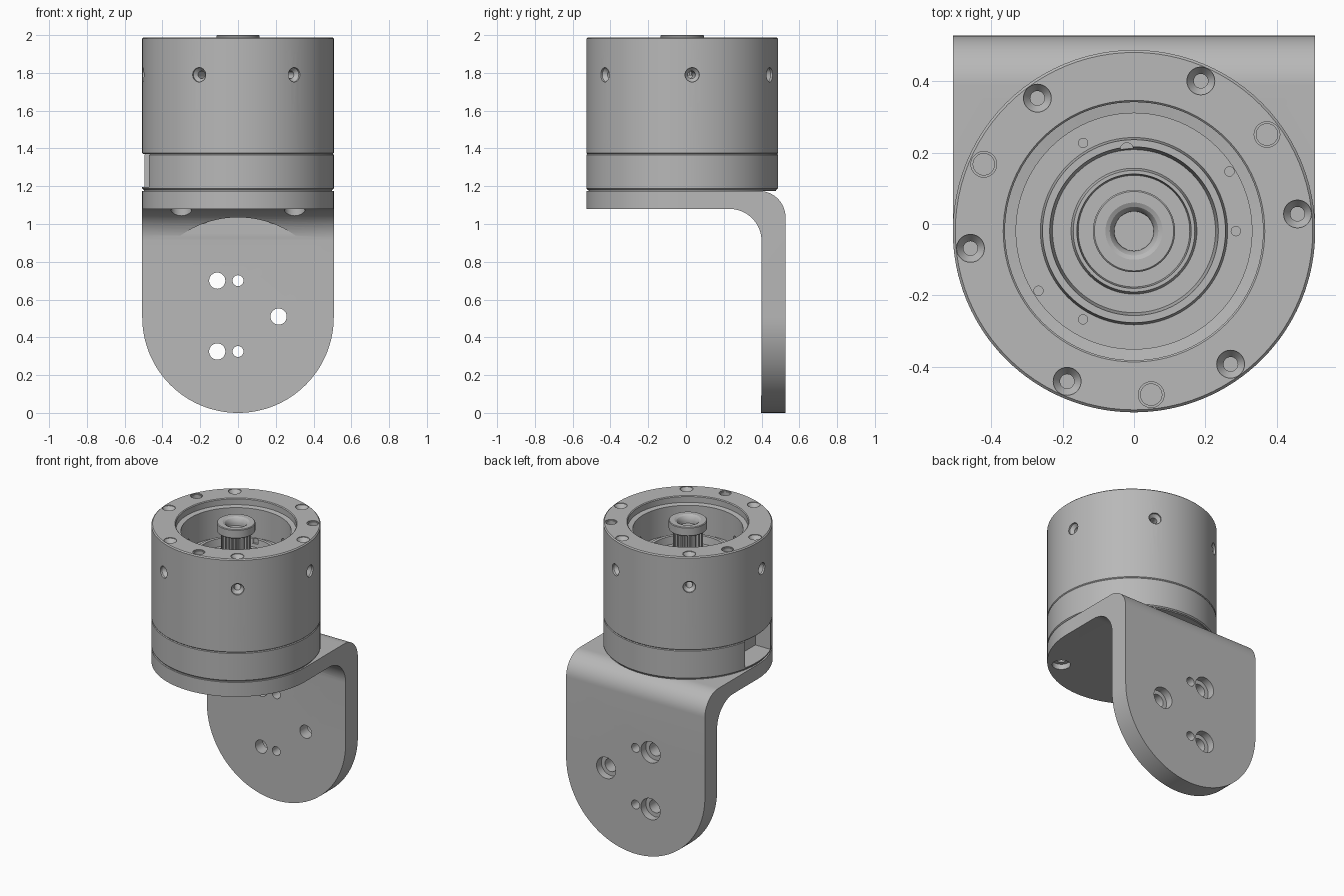
import bpy, bmesh
from math import sin, cos, pi, radians
from mathutils import Matrix, Vector

cube = bpy.data.objects.get("Cube")
if cube:
    bpy.data.objects.remove(cube, do_unlink=True)

grey = bpy.data.materials.new("machined_grey")
grey.use_nodes = True
colour = (0.48, 0.48, 0.48, 1)
grey.diffuse_color = colour
grey.node_tree.nodes["Principled BSDF"].inputs["Base Color"].default_value = colour

R = 0.507     # body radius
CY = -0.02    # body axis position along y


def finish(name, bm):
    bmesh.ops.recalc_face_normals(bm, faces=bm.faces)
    mesh = bpy.data.meshes.new(name)
    bm.to_mesh(mesh)
    bm.free()
    mesh.materials.append(grey)
    obj = bpy.data.objects.new(name, mesh)
    bpy.context.collection.objects.link(obj)
    return obj


def spin_into(bm, profile, place, segments):
    """Revolve (radius, height) points; profiles off the axis are closed rings."""
    part = bmesh.new()
    verts = [part.verts.new((r, 0, z)) for r, z in profile]
    edges = [part.edges.new(pair) for pair in zip(verts, verts[1:])]
    if profile[0][0] > 0:
        edges.append(part.edges.new((verts[-1], verts[0])))
    bmesh.ops.spin(part, geom=verts + edges, axis=(0, 0, 1), cent=(0, 0, 0),
                   angle=2 * pi, steps=segments, use_merge=True)
    bmesh.ops.remove_doubles(part, verts=part.verts, dist=0.00001)
    part.transform(place)
    bmesh.ops.recalc_face_normals(part, faces=part.faces)
    temp = bpy.data.meshes.new("temp")
    part.to_mesh(temp)
    part.free()
    bm.from_mesh(temp)
    bpy.data.meshes.remove(temp)


def lathe(name, profile, segments=96):
    bm = bmesh.new()
    spin_into(bm, profile, Matrix.Translation((0, CY, 0)), segments)
    return finish(name, bm)


def hole_cutters(name, holes):
    """holes: (profile, point, outward direction)"""
    bm = bmesh.new()
    for profile, point, out in holes:
        turn = Vector(out).to_track_quat('Z', 'Y').to_matrix().to_4x4()
        spin_into(bm, profile, Matrix.Translation(point) @ turn, 28)
    return finish(name, bm)


def prism(name, points, low, high, place):
    """Extrude a 2D outline; place maps (u, v, w) to world space."""
    bm = bmesh.new()
    rings = [[bm.verts.new(place(u, v, w)) for u, v in points] for w in (low, high)]
    bm.faces.new(rings[0])
    bm.faces.new(rings[1])
    n = len(points)
    for i in range(n):
        j = (i + 1) % n
        bm.faces.new((rings[0][i], rings[0][j], rings[1][j], rings[1][i]))
    return finish(name, bm)


def boolean(obj, cutter, operation='DIFFERENCE'):
    mod = obj.modifiers.new("cut", 'BOOLEAN')
    mod.object, mod.operation, mod.solver = cutter, operation, 'EXACT'
    bpy.context.view_layer.update()
    graph = bpy.context.evaluated_depsgraph_get()
    mesh = bpy.data.meshes.new_from_object(obj.evaluated_get(graph))
    obj.modifiers.clear()
    obj.data = mesh
    bpy.data.objects.remove(cutter, do_unlink=True)


def arc(cu, cv, r, start, end, steps):
    angles = [radians(start + (end - start) * i / steps) for i in range(steps + 1)]
    return [(cu + r * cos(a), cv + r * sin(a)) for a in angles]


def bore(r, depth):
    return [(0, -depth), (r, -depth), (r, 0.05), (0, 0.05)]


def stepped(r, depth, head, head_depth, slope=0.0):
    return [(0, -depth), (r, -depth), (r, -head_depth - slope), (head, -head_depth),
            (head, 0.05), (0, 0.05)]


def polar(r, degrees, z):
    a = radians(degrees)
    return Vector((r * cos(a), CY + r * sin(a), z))


# Bracket: bent plate trimmed to a rounded outline from above and from the front
bend = [(-0.6, 1.08)] + arc(0.23, 0.91, 0.17, 90, 0, 16) + [(0.398, -0.1), (0.527, -0.1)]
bend += arc(0.387, 1.035, 0.14, 0, 90, 16) + [(-0.6, 1.175)]
bracket = prism("bent_bracket", bend, -0.6, 0.6, lambda u, v, w: (w, u, v))
plan = arc(0, CY, R, 180, 360, 64) + [(R, 0.7), (-R, 0.7)]
boolean(bracket, prism("plan", plan, -0.3, 1.5, lambda u, v, w: (u, v, w)), 'INTERSECT')
face = arc(0, R, R, 180, 360, 64) + [(R, 1.4), (-R, 1.4)]
boolean(bracket, prism("face", face, -0.9, 0.9, lambda u, v, w: (u, w, v)), 'INTERSECT')

# Round clearance cut into the inside of the bend
relief = arc(0, 0.505, 0.53, 0, 357, 119)
boolean(bracket, prism("relief", relief, 0, 0.398, lambda u, v, w: (u, w, v)))

# Bracket holes: counterbored and plain on the back, counterbored underneath
back, down = (0, 1, 0), (0, 0, -1)
holes = [(stepped(0.043, 0.3, 0.07, 0.05), (x, 0.527, z), back)
         for x, z in ((-0.11, 0.7), (-0.11, 0.325), (0.215, 0.51))]
holes += [(bore(0.029, 0.3), (0, 0.527, z), back) for z in (0.7, 0.325)]
under = [(0, -0.2), (0.03, -0.2), (0.03, -0.035), (0.055, -0.035), (0.055, 0.1), (0, 0.1)]
holes += [(under, (x, CY + y, 1.08), down) for x in (-0.3, 0.3) for y in (-0.3, 0.3)]
boolean(bracket, hole_cutters("bracket_holes", holes))

# Thin seam disc between bracket and body
seam = lathe("seam_disc", [(0, 1.174), (0.497, 1.174), (0.497, 1.183), (0, 1.183)])

# Base ring with a cable notch on the right side
base = lathe("base_ring", [(0, 1.181), (0.5, 1.181), (R, 1.188), (R, 1.366), (0.503, 1.371),
                           (0, 1.371)])
notch = [(-0.7, -0.21), (-0.36, -0.21), (-0.36, 0.09), (-0.7, 0.09)]
boolean(base, prism("notch", notch, 1.195, 1.4, lambda u, v, w: (u, v, w)))

# Upper housing with stepped bore, top holes and radial screw holes
housing = lathe("upper_housing", [(0.503, 1.371), (R, 1.376), (R, 1.981), (0.5, 1.988),
                                  (0.366, 1.988), (0.361, 1.983), (0.361, 1.945),
                                  (0.33, 1.94), (0.33, 1.371)])
up = (0, 0, 1)
holes = []
for k in range(6):
    angle = 6 + 60 * k
    holes.append((stepped(0.02, 0.1, 0.039, 0.004, 0.025), polar(0.46, angle, 1.988), up))
    side = polar(R, angle, 1.79)
    holes.append((stepped(0.02, 0.25, 0.038, 0.012, 0.02), side, polar(1, angle, 0) - polar(0, 0, 0)))
for angle in (36, 156, 276):
    holes.append((stepped(0.03, 0.06, 0.036, 0.006), polar(0.46, angle, 1.988), up))
boolean(housing, hole_cutters("housing_holes", holes))

# Inner carrier with raised lip and bearing seat
carrier = lathe("inner_carrier", [(0, 1.36), (0.335, 1.36), (0.335, 1.75), (0.262, 1.75),
                                  (0.256, 1.79), (0.236, 1.79), (0.228, 1.74), (0.176, 1.74),
                                  (0.17, 1.76), (0.16, 1.76), (0.156, 1.73), (0, 1.73)])
holes = [(bore(0.013, 0.03), polar(0.285, a, 1.75), up) for a in (0, 120, 240)]
holes += [(bore(0.013, 0.03), polar(0.315, a, 1.75), up) for a in (32, 212)]
holes.append((bore(0.018, 0.03), polar(0.23, 95, 1.79), up))
boolean(carrier, hole_cutters("carrier_holes", holes))

# Drive pinion and its flange
teeth = 20
gear = []
for i in range(teeth):
    for offset, r in ((0, 0.074), (0.3, 0.074), (0.45, 0.09), (0.8, 0.09)):
        a = 2 * pi * (i + offset) / teeth
        gear.append((r * cos(a), CY + r * sin(a)))
pinion = prism("drive_pinion", gear, 1.72, 1.95, lambda u, v, w: (u, v, w))
flange = lathe("pinion_flange", [(0.109, 1.94), (0.115, 1.946), (0.115, 1.996), (0.111, 2.0),
                                 (0.08, 2.0), (0.068, 1.994), (0.059, 1.982), (0.055, 1.965),
                                 (0.055, 1.94)], 64)

# Smooth round walls, keep machined edges crisp
bpy.ops.object.select_all(action='DESELECT')
for part in (bracket, seam, base, housing, carrier, pinion, flange):
    part.select_set(True)
bpy.context.view_layer.objects.active = bracket
bpy.ops.object.shade_smooth_by_angle(angle=radians(25))
